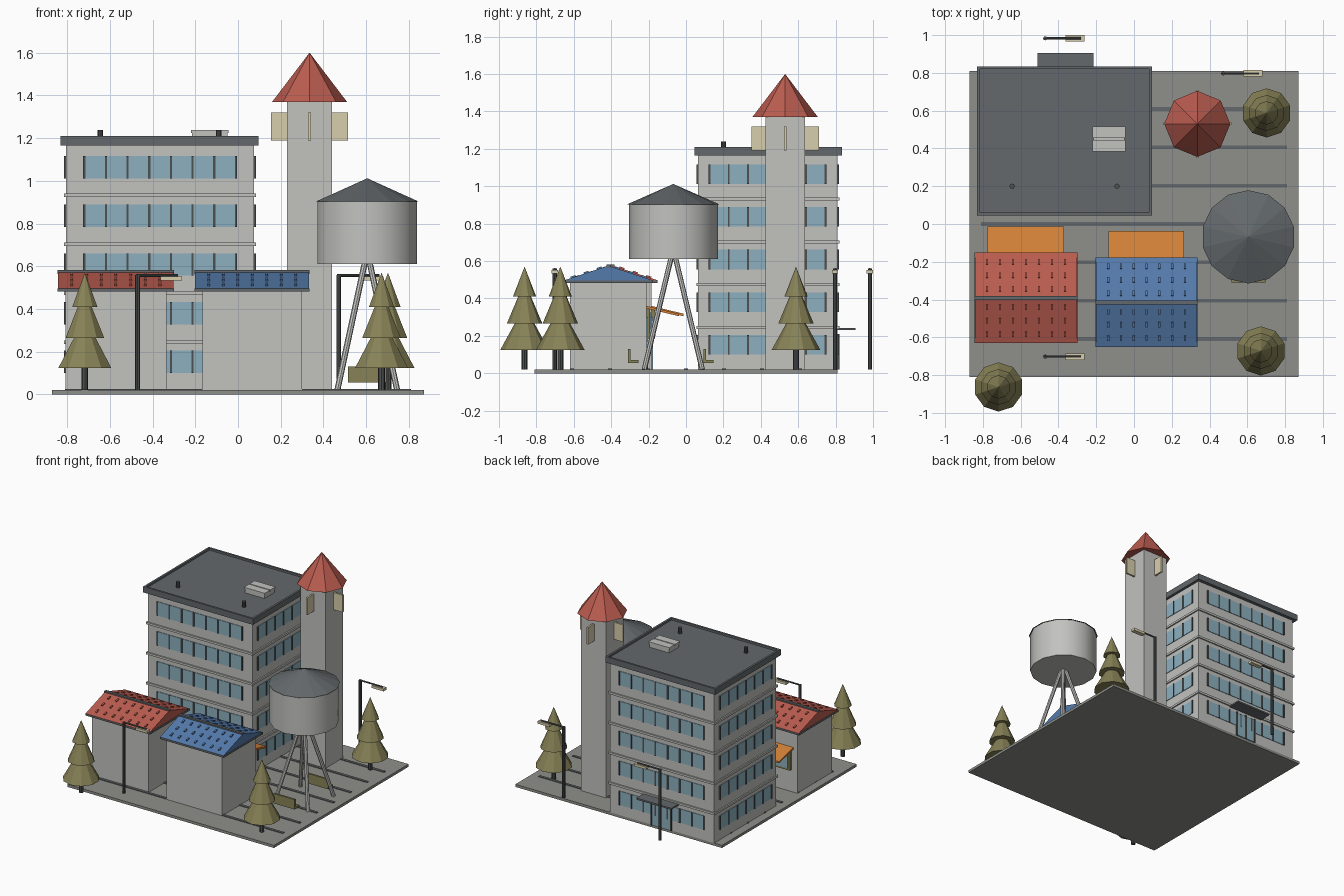
import bpy, bmesh
from math import atan2, radians
from mathutils import Matrix, Vector

cube = bpy.data.objects.get("Cube")
if cube:
    bpy.data.objects.remove(cube, do_unlink=True)


def material(name, r, g, b):
    lin = [c / 12.92 if c <= 0.04 else ((c + 0.055) / 1.055) ** 2.4 for c in (r, g, b)]
    m = bpy.data.materials.new(name)
    m.use_nodes = True
    m.diffuse_color = (*lin, 1)
    m.node_tree.nodes["Principled BSDF"].inputs["Base Color"].default_value = (*lin, 1)
    return m


WALL = material("pale grey wall", 0.76, 0.76, 0.75)
PAVING = material("paving grey", 0.56, 0.56, 0.54)
SLATE = material("slate grey", 0.39, 0.41, 0.42)
DARK = material("dark metal", 0.31, 0.32, 0.32)
RED = material("brick red", 0.73, 0.36, 0.31)
BLUE = material("roof blue", 0.33, 0.48, 0.67)
ORANGE = material("awning orange", 0.83, 0.51, 0.22)
GLASS = material("window blue", 0.55, 0.69, 0.75)
CREAM = material("cream", 0.85, 0.81, 0.68)
OLIVE = material("olive", 0.53, 0.51, 0.34)


class Part:
    """Collects simple solids into one object of one colour."""

    def __init__(self, name, mat):
        self.name, self.mat, self.bm = name, mat, bmesh.new()

    def box(self, x, y, z, frame=Matrix()):
        size = [b - a for a, b in (x, y, z)]
        mid = [(a + b) / 2 for a, b in (x, y, z)]
        m = frame @ Matrix.Translation(mid) @ Matrix.Diagonal((*size, 1))
        bmesh.ops.create_cube(self.bm, size=1, matrix=m)
        return self

    def cone(self, x, y, z, r1, r2, sides):
        m = Matrix.Translation((x, y, (z[0] + z[1]) / 2))
        bmesh.ops.create_cone(self.bm, cap_ends=True, segments=sides, radius1=r1,
                              radius2=r2, depth=z[1] - z[0], matrix=m)
        return self

    def beam(self, a, b, r, sides=8):
        a, b = Vector(a), Vector(b)
        m = Matrix.Translation((a + b) / 2) @ (b - a).to_track_quat('Z', 'Y').to_matrix().to_4x4()
        bmesh.ops.create_cone(self.bm, cap_ends=True, segments=sides, radius1=r,
                              radius2=r, depth=(b - a).length, matrix=m)
        return self

    def prism(self, x, profile):
        face = self.bm.faces.new([self.bm.verts.new((x[0], *p)) for p in profile])
        new = bmesh.ops.extrude_face_region(self.bm, geom=[face])["geom"]
        verts = [v for v in new if isinstance(v, bmesh.types.BMVert)]
        bmesh.ops.translate(self.bm, verts=verts, vec=(x[1] - x[0], 0, 0))
        return self

    def done(self, smooth=False):
        bmesh.ops.recalc_face_normals(self.bm, faces=self.bm.faces)
        mesh = bpy.data.meshes.new(self.name)
        self.bm.to_mesh(mesh)
        self.bm.free()
        mesh.materials.append(self.mat)
        ob = bpy.data.objects.new(self.name, mesh)
        bpy.context.collection.objects.link(ob)
        if smooth:
            bpy.ops.object.select_all(action='DESELECT')
            ob.select_set(True)
            bpy.context.view_layer.objects.active = ob
            bpy.ops.object.shade_smooth_by_angle(angle=radians(35))
        return ob


# Ground slab with raised joint strips
Part("ground_slab", PAVING).box((-.87, .87), (-.81, .81), (0, .02)).done()
strips = Part("ground_strips", SLATE)
for i in range(-3, 4):
    strips.box((-.81, .81), (i * .203 - .01, i * .203 + .01), (.018, .025))
strips.done()

# Office block
X0, X1, Y0, Y1 = -.805, .075, .065, .81
Part("office_walls", WALL).box((X0, X1), (Y0, Y1), (.02, 1.165)).done()
ledges = Part("office_ledges", WALL)
for i in range(4):
    z = .245 + i * .229
    ledges.box((X0 - .01, X1 + .01), (Y0 - .01, Y1 + .01), (z - .008, z + .008))
ledges.done()

glass, bars = Part("office_windows", GLASS), Part("office_window_bars", DARK)
for floor in range(5):
    z = (.1 + floor * .228, .205 + floor * .228)
    glass.box((-.72, -.01), (Y0 - .004, Y1 + .004), z)
    glass.box((X0 - .004, X1 + .004), (.125, .745), z)
    for i in range(8):
        x = -.72 + i * .71 / 7
        bars.box((x - .005, x + .005), (Y0 - .009, Y1 + .009), z)
    for i in range(7):
        y = .125 + i * .62 / 6
        bars.box((X0 - .009, X1 + .009), (y - .005, y + .005), z)
glass.done()
bars.done()

# Office roof: slab, parapet, vent box and pipes
RX, RY = (-.83, .095), (.045, .835)
roof = Part("office_roof", SLATE).box(RX, RY, (1.165, 1.195))
for y in (RY[0], RY[1] - .015):
    roof.box(RX, (y, y + .015), (1.195, 1.21))
for x in (RX[0], RX[1] - .015):
    roof.box((x, x + .015), (RY[0] + .015, RY[1] - .015), (1.195, 1.21))
roof.done()
vent = Part("roof_vent", WALL).box((-.215, -.05), (.39, .51), (1.195, 1.225))
vent.box((-.22, -.045), (.385, .446), (1.225, 1.238))
vent.box((-.22, -.045), (.454, .515), (1.225, 1.238)).done()
pipes = Part("roof_pipes", DARK)
for x in (-.645, -.09):
    pipes.cone(x, .2, (1.195, 1.238), .014, .014, 10)
pipes.done()

# Rear entrance
Part("entrance_canopy", SLATE).box((-.51, -.215), (Y1, .905), (.23, .242)).done()
Part("entrance_door", GLASS).box((-.44, -.285), (Y1, Y1 + .008), (.02, .2)).done()
frame = Part("entrance_frame", DARK)
for x in (-.445, -.3625, -.28):
    frame.box((x - .005, x + .005), (Y1, Y1 + .012), (.02, .21))
frame.done()

# Tower with four fins and a pointed roof
TX, TY = .335, .53
Part("tower_shaft", WALL).box((TX - .105, TX + .105), (TY - .105, TY + .105), (.02, 1.37)).done()
Part("tower_roof", RED).cone(TX, TY, (1.37, 1.6), .175, 0, 8).done()
fins = Part("tower_fins", CREAM)
fins.box((TX - .18, TX + .18), (TY - .007, TY + .007), (1.19, 1.32))
fins.box((TX - .007, TX + .007), (TY - .18, TY + .18), (1.19, 1.32)).done()

# Water tank on splayed legs
WX, WY = .605, -.068
Part("tank_body", WALL).cone(WX, WY, (.61, .905), .238, .238, 14).done(smooth=True)
Part("tank_roof", SLATE).cone(WX, WY, (.903, 1.012), .247, 0, 14).done()
legs = Part("tank_legs", WALL)
for sx in (-1, 1):
    for sy in (-1, 1):
        legs.beam((WX + sx * .14, WY + sy * .155, .02), (WX + sx * .012, WY + sy * .012, .615), .014)
legs.done()

# Benches beneath the tank
bench = Part("benches", OLIVE)
for y in (-.31, .093):
    bench.box((.515, .695), (y, y + .055), (.055, .07))
    bench.box((.515, .695), (y, y + .014), (.07, .13))
bench.done()


# Small shops with tiled gable roofs and rear awnings
def shop(label, mat, x0, x1, y0, y1):
    ym, e0, e1 = (y0 + y1) / 2, y0 - .03, y1 + .033
    Part(label + "_walls", WALL).box((x0, x1), (y0, y1), (.02, .485)).done()
    trim = Part(label + "_roof_trim", SLATE)
    trim.box((x0 - .037, x1 + .035), (e0, e1), (.482, .497))
    trim.box((x0 - .037, x1 + .035), (ym - .01, ym + .01), (.565, .582)).done()
    tiles = Part(label + "_roof", mat)
    tiles.prism((x0 - .035, x1 + .033), [(e0, .497), (e1, .497), (ym, .575)])
    for side, edge in ((1, e0), (-1, e1)):
        tilt = Matrix.Rotation(atan2(.078, ym - edge) if side > 0 else -atan2(.078, edge - ym), 4, 'X')
        for row in (.2, .5, .8):
            for col in range(7):
                x = x0 + .03 + col * (x1 - x0 - .06) / 6
                spot = Matrix.Translation((x, edge + (ym - edge) * row, .497 + .078 * row))
                tiles.box((-.006, .006), (-.014, .014), (-.004, .008), spot @ tilt)
    tiles.done()
    Part(label + "_awning", ORANGE).prism((x0 + .033, x1 - .035), [
        (y1, .36), (y1 + .172, .318), (y1 + .172, .305), (y1, .346)]).done()
    # Display window and door
    Part(label + "_window_frame", OLIVE).box((x0 + .05, x0 + .27), (y1, y1 + .018), (.185, .34)).done()
    panes = Part(label + "_glass", GLASS)
    panes.box((x0 + .065, x0 + .255), (y1, y1 + .022), (.2, .325))
    panes.box((x1 - .15, x1 - .06), (y1, y1 + .008), (.02, .3)).done()


shop("red_shop", RED, -.808, -.335, -.6, -.185)
shop("blue_shop", BLUE, -.167, .3, -.62, -.21)

# Trees in three tiers
trunks, crowns = Part("tree_trunks", DARK), Part("tree_crowns", OLIVE)
for x, y in ((-.717, -.863), (.672, -.672), (.702, .588)):
    trunks.cone(x, y, (.02, .14), .016, .016, 8)
    crowns.cone(x, y, (.125, .28), .13, .045, 10)
    crowns.cone(x, y, (.265, .42), .095, .03, 10)
    crowns.cone(x, y, (.41, .57), .062, 0, 10)
trunks.done()
crowns.done()

# Street lamps
posts, heads = Part("lamp_posts", DARK), Part("lamp_heads", CREAM)
for x, y in ((-.47, -.702), (-.47, .983), (.472, .797)):
    posts.cone(x, y, (.02, .56), .011, .011, 8)
    posts.beam((x - .008, y, .557), (x + .19, y, .557), .006)
    heads.box((x + .108, x + .208), (y - .017, y + .017), (.534, .553))
posts.done()
heads.done()
